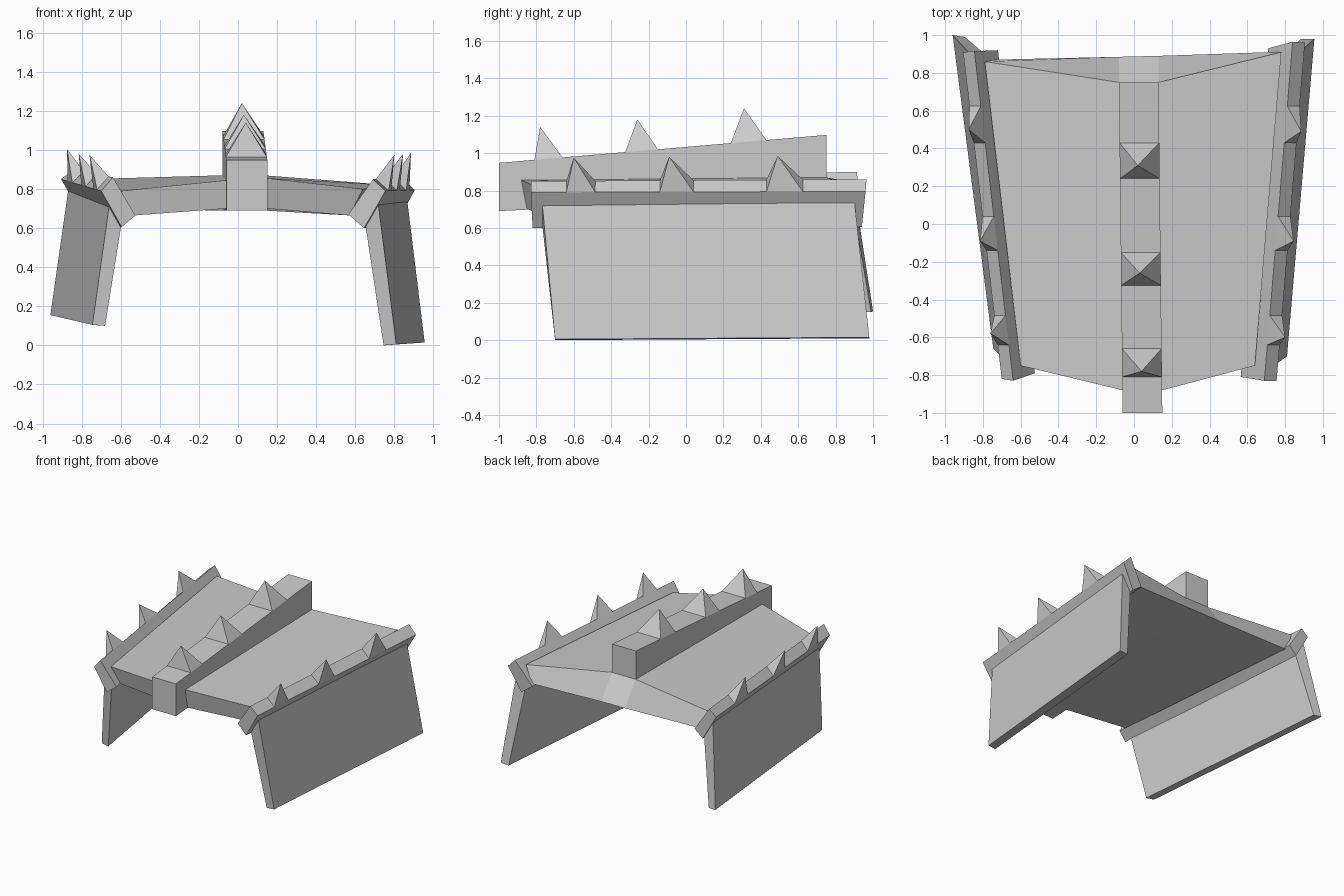
import bpy, bmesh
from mathutils import Vector

if "Cube" in bpy.data.objects:
    bpy.data.objects.remove(bpy.data.objects["Cube"])


def finish(name, bm):
    bmesh.ops.recalc_face_normals(bm, faces=bm.faces)
    mesh = bpy.data.meshes.new(name)
    bm.to_mesh(mesh)
    bm.free()
    bpy.context.collection.objects.link(bpy.data.objects.new(name, mesh))


def loft(name, sections):
    """Closed solid through a row of four-point sections."""
    bm = bmesh.new()
    rings = [[bm.verts.new(p) for p in s] for s in sections]
    for a, b in zip(rings, rings[1:]):
        for i in range(4):
            j = (i + 1) % 4
            bm.faces.new((a[i], a[j], b[j], b[i]))
    bm.faces.new(rings[0])
    bm.faces.new(rings[-1])
    finish(name, bm)


def spikes(name, edge_a, edge_b, spans, tips):
    """Pyramids standing on the strip between two edges, placed by y."""
    def at(edge, y):
        p, q = map(Vector, edge)
        return p.lerp(q, (y - p.y) / (q.y - p.y))
    for n, ((y0, y1), tip) in enumerate(zip(spans, tips), 1):
        bm = bmesh.new()
        base = [bm.verts.new(p) for p in
                (at(edge_a, y0), at(edge_b, y0), at(edge_b, y1), at(edge_a, y1))]
        top = bm.verts.new(tip)
        bm.faces.new(base)
        for i in range(4):
            bm.faces.new((base[i], base[(i + 1) % 4], top))
        finish(f"{name}_{n}", bm)


# Roof slab: stations left to right (front low, front top, back top, back low)
loft("roof", [
    [(-.53, -.73, .665), (-.60, -.75, .79), (-.79, .86, .85), (-.74, .87, .70)],
    [(-.06, -.85, .70), (-.06, -.88, .845), (-.08, .75, .87), (-.08, .885, .69)],
    [(.15, -.85, .70), (.15, -.88, .855), (.13, .75, .87), (.13, .89, .69)],
    [(.57, -.73, .665), (.64, -.75, .80), (.78, .91, .82), (.73, .91, .68)],
])

# Ridge beam, rising to the back
beam_front = [(-.06, -1, .69), (.15, -1, .69), (.15, -1, .948), (-.06, -1, .948)]
beam_back = [(-.08, .75, .78), (.13, .75, .78), (.13, .75, 1.097), (-.08, .75, 1.097)]
loft("ridge_beam", [beam_front, beam_back])
spikes("ridge_spike", (beam_front[3], beam_back[3]), (beam_front[2], beam_back[2]),
       [(-.81, -.66), (-.325, -.15), (.24, .43)],
       [(.04, -.78, 1.14), (.03, -.26, 1.18), (.02, .31, 1.24)])

# Tilted eave rails: inner low, outer low, outer top, inner top
rails = {
    "right": ([(.565, -.81, .67), (.645, -.82, .60), (.755, -.83, .79), (.69, -.83, .85)],
              [(.71, .93, .67), (.80, .94, .605), (.905, .96, .795), (.84, .965, .86)]),
    "left": ([(-.525, -.79, .665), (-.595, -.81, .605), (-.70, -.82, .79), (-.64, -.83, .86)],
             [(-.72, .92, .71), (-.79, .915, .65), (-.905, .91, .85), (-.845, .915, .90)]),
}
tips = {
    "right": [(.80, -.60, .975), (.845, -.09, .98), (.885, .49, .985)],
    "left": [(-.76, -.58, .975), (-.815, -.09, .98), (-.875, .50, 1.005)],
}
for side, (front, back) in rails.items():
    loft(side + "_rail", [front, back])
    spikes(side + "_rail_spike", (front[2], back[2]), (front[3], back[3]),
           [(-.64, -.485), (-.14, .04), (.43, .625)], tips[side])

# Leaning side walls: outer low, inner low, inner top, outer top
loft("right_wall", [
    [(.81, -.70, .005), (.745, -.70, 0), (.65, -.77, .63), (.715, -.77, .745)],
    [(.955, .98, .015), (.885, .98, .01), (.79, .90, .64), (.865, .90, .75)]])
loft("left_wall", [
    [(-.745, -.66, .105), (-.68, -.67, .10), (-.595, -.75, .63), (-.655, -.75, .745)],
    [(-.96, 1, .155), (-.895, .99, .15), (-.79, .90, .68), (-.868, .90, .80)]])
